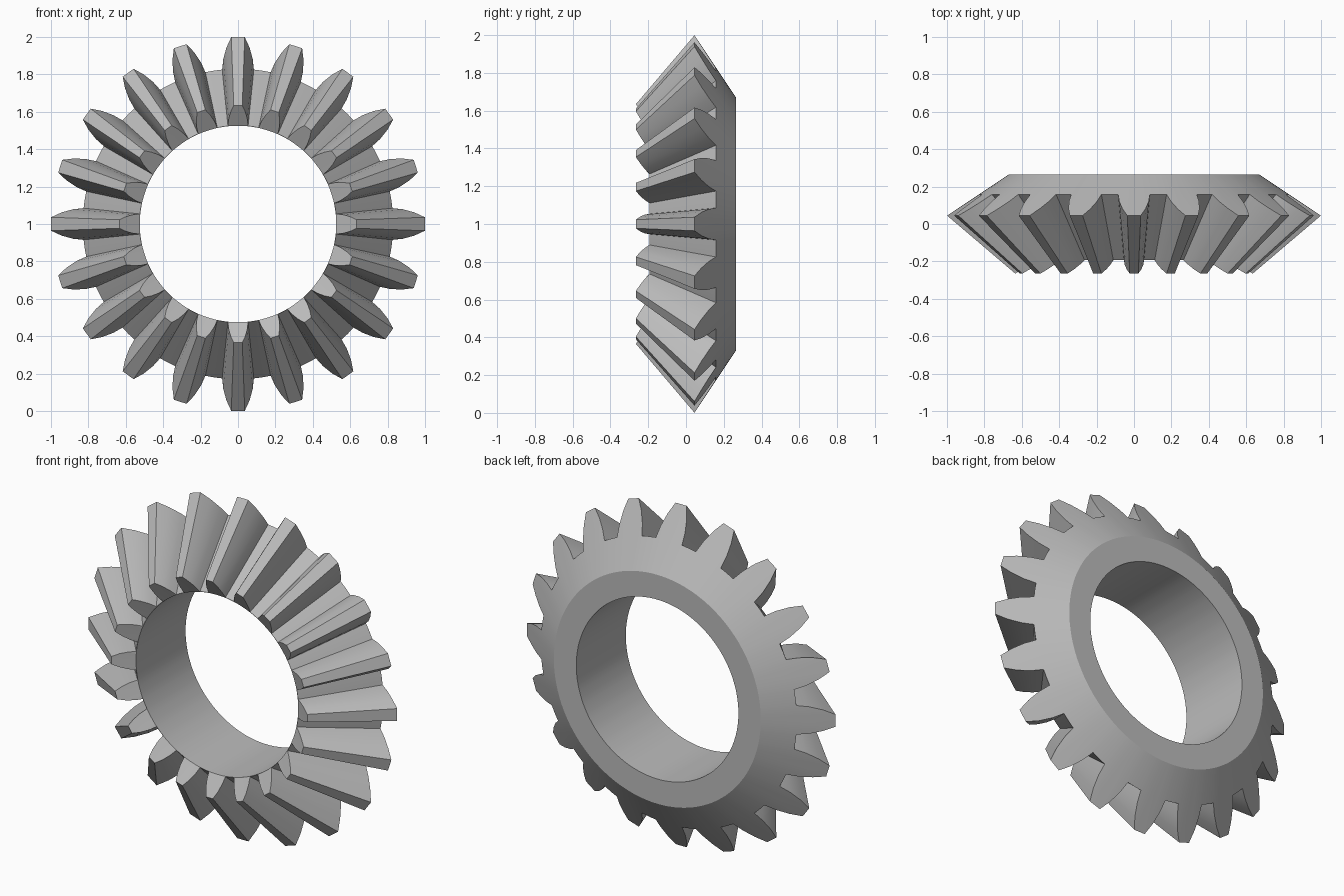
import bpy, bmesh
from math import sin, cos, pi, radians

cube = bpy.data.objects.get("Cube")
if cube:
    bpy.data.objects.remove(cube, do_unlink=True)

TEETH = 20
PITCH = 2 * pi / TEETH
BORE, RIM, ROOT, TIP = 0.525, 0.67, 0.83, 1.0
APEX_Y = -0.805        # point the tapered teeth converge on
SMALL = 0.635          # size of the small tooth end against the large end
BACK_Y = 0.265


def back_cone_y(r):
    return 0.045 + (TIP - r) * 0.667


# One tooth outline on the back cone: (angle, radius), with a mid-gap point
flank = [(0.085, 0.83), (0.079, 0.885), (0.062, 0.945), (0.036, 1.0)]
half = [(w / r, r) for w, r in flank]
tooth = [(-a, r) for a, r in half] + [(a, r) for a, r in reversed(half)]
tooth.append((PITCH / 2, ROOT))
outline = [(a + i * PITCH, r) for i in range(TEETH) for a, r in tooth]

# Sections lofted around the gear body
large = [(a, r, back_cone_y(r)) for a, r in outline]
small = [(a, r * SMALL, APEX_Y + (y - APEX_Y) * SMALL) for a, r, y in large]
front_y = min(0, APEX_Y + (back_cone_y(ROOT) - APEX_Y) * SMALL)
bore_front = [(a, BORE, front_y) for a, r in outline]
rim = [(a, RIM, BACK_Y) for a, r in outline]
bore_back = [(a, BORE, BACK_Y) for a, r in outline]

bm = bmesh.new()
rings = [[bm.verts.new((r * sin(a), y, 1 + r * cos(a))) for a, r, y in section]
         for section in (bore_front, small, large, rim, bore_back)]
n = len(outline)
for k, ring in enumerate(rings):
    after = rings[(k + 1) % len(rings)]
    for i in range(n):
        j = (i + 1) % n
        bm.faces.new((ring[i], ring[j], after[j], after[i]))
bmesh.ops.recalc_face_normals(bm, faces=bm.faces)

mesh = bpy.data.meshes.new("bevel_gear")
bm.to_mesh(mesh)
bm.free()
gear = bpy.data.objects.new("bevel_gear", mesh)
bpy.context.collection.objects.link(gear)

# Plain grey metal
grey = bpy.data.materials.new("light_grey")
grey.use_nodes = True
colour = (0.5, 0.5, 0.5, 1)
grey.diffuse_color = colour
grey.node_tree.nodes["Principled BSDF"].inputs["Base Color"].default_value = colour
mesh.materials.append(grey)

# Smooth flanks and cones, crisp tooth edges
bpy.ops.object.select_all(action="DESELECT")
gear.select_set(True)
bpy.context.view_layer.objects.active = gear
bpy.ops.object.shade_smooth_by_angle(angle=radians(25))
